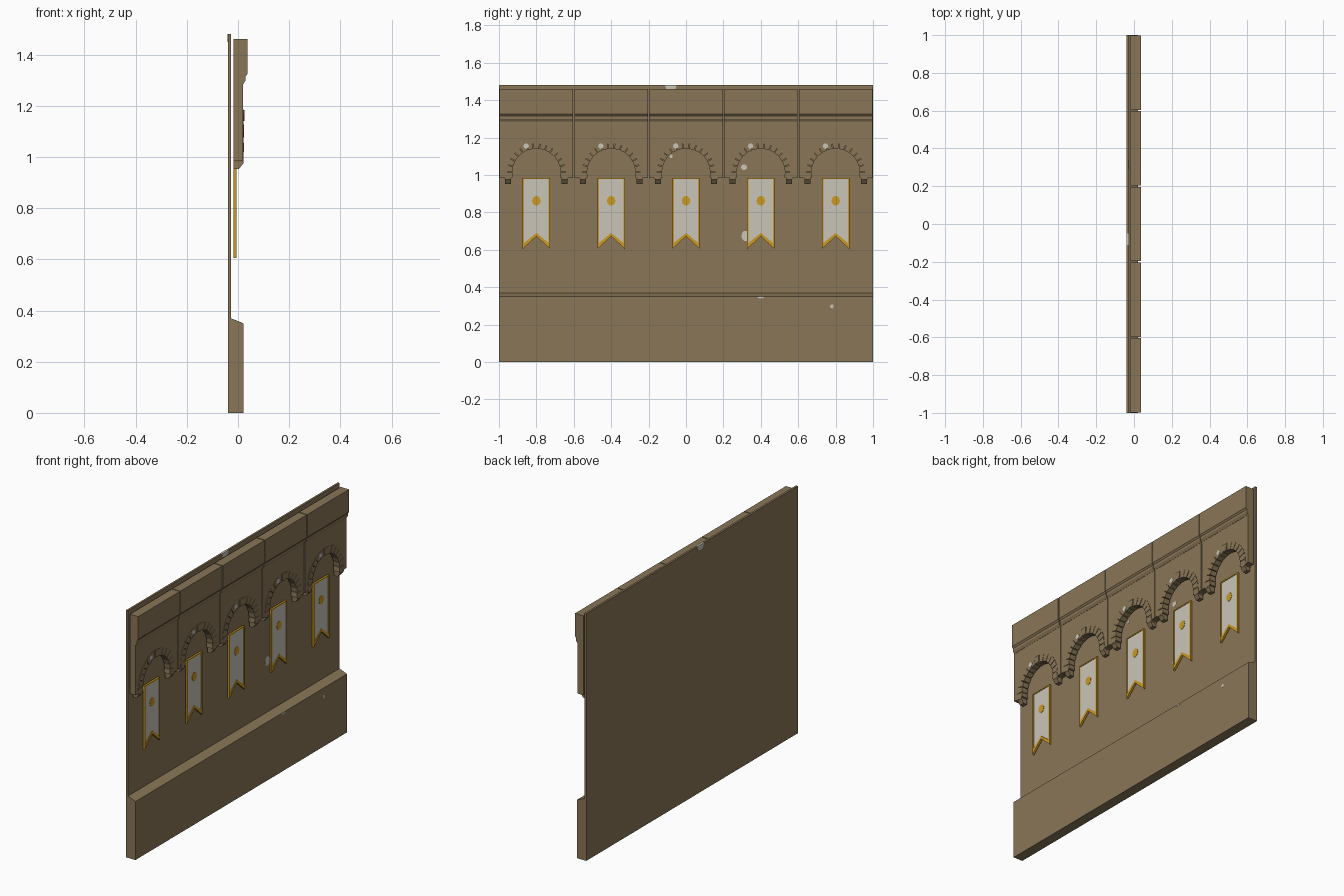
import bpy, bmesh, math, random

if "Cube" in bpy.data.objects:
    bpy.data.objects.remove(bpy.data.objects["Cube"])

random.seed(4)


def material(name, rgb):
    m = bpy.data.materials.new(name)
    m.diffuse_color = (*rgb, 1)
    m.use_nodes = True
    m.node_tree.nodes["Principled BSDF"].inputs["Base Color"].default_value = m.diffuse_color
    return m


STONE = material("brown stone", (0.25, 0.18, 0.095))
CLOTH = material("pale cloth", (0.59, 0.56, 0.485))
GOLD = material("gold", (0.60, 0.32, 0.016))


def prism(name, pts, lo, hi, axis, mat):
    """Extrude an outline. axis 'x': points are (y, z); axis 'y': points are (x, z)."""
    bm = bmesh.new()
    place = (lambda p, d: (d, p[0], p[1])) if axis == 'x' else (lambda p, d: (p[0], d, p[1]))
    a = [bm.verts.new(place(p, lo)) for p in pts]
    b = [bm.verts.new(place(p, hi)) for p in pts]
    bm.faces.new(a)
    bm.faces.new(b[::-1])
    for i in range(len(pts)):
        j = (i + 1) % len(pts)
        bm.faces.new((a[i], b[i], b[j], a[j]))
    bmesh.ops.recalc_face_normals(bm, faces=bm.faces)
    me = bpy.data.meshes.new(name)
    bm.to_mesh(me)
    bm.free()
    me.materials.append(mat)
    ob = bpy.data.objects.new(name, me)
    bpy.context.collection.objects.link(ob)
    return ob


def polar(cy, cz, r, deg):
    a = math.radians(deg)
    return (cy + r * math.cos(a), cz + r * math.sin(a))


def blob(cy, cz, ry, rz, n=10):
    return [(cy + ry * math.cos(2 * math.pi * i / n), cz + rz * math.sin(2 * math.pi * i / n))
            for i in range(n)]


BACK, FRONT = -0.018, 0.020     # depth of the upper arcade
PANEL = -0.028                  # front of the thin back panel

# Back panel and sloped plinth
prism("back_panel", [(-0.04, 0.0), (PANEL, 0.0), (PANEL, 1.48), (-0.04, 1.48)], -1, 1, 'y', STONE)
prism("plinth", [(PANEL, 0), (0.021, 0), (0.021, 0.35), (PANEL, 0.37)], -1, 1, 'y', STONE)

CZ, R_IN, R_OUT = 1.012, 0.129, 0.174
A0, A1, COUNT = -12, 192, 15

for k in range(5):
    c = -0.8 + 0.4 * k
    h = 0.197

    # Wall bay with arched opening
    arc = [polar(c, CZ, 0.155, -10 + 200 * i / 24) for i in range(25)]
    outline = [(c - h, 0.985), (c - h, 1.285), (c + h, 1.285), (c + h, 0.985)] + arc
    prism("wall_bay", outline, BACK, FRONT, 'x', STONE)

    # Stepped cornice block
    prism("cornice", [(BACK, 1.285), (0.021, 1.285), (0.030, 1.30), (0.030, 1.315),
                      (0.037, 1.325), (0.037, 1.46), (BACK, 1.46)], c - h, c + h, 'y', STONE)

    # Arch stones with a proud keystone
    step = (A1 - A0) / COUNT
    for i in range(COUNT):
        s, e = A0 + i * step + 0.7, A0 + (i + 1) * step - 0.7
        key = i == COUNT // 2
        ro = R_OUT + random.uniform(-0.003, 0.0)
        pts = [polar(c, CZ, R_IN, s), polar(c, CZ, ro, s),
               polar(c, CZ, ro, e), polar(c, CZ, R_IN, e)]
        prism("keystone" if key else "arch_stone", pts, BACK,
              0.025 if key else random.uniform(0.021, 0.0225), 'x', STONE)

    # Corbels under the arch ends
    for side in (-1, 1):
        ends = sorted((c + side * 0.135, c + side * 0.167))
        prism("corbel", [(BACK, 0.953), (0.004, 0.953), (0.021, 0.975), (0.021, 0.984),
                         (BACK, 0.984)], ends[0], ends[1], 'y', STONE)

    # Pale patch on the arch
    y, z = polar(c, CZ, 0.153, 111)
    prism("arch_patch", blob(y, z, 0.015, 0.015, 8), 0.018, 0.0235, 'x', CLOTH)

    # Banner: cloth, raised gold border, forked tail and emblem
    w, t = 0.073, 0.008
    prism("banner_cloth", [(c - w + t, 0.978), (c + w - t, 0.978), (c + w - t, 0.637),
                           (c, 0.690), (c - w + t, 0.637)], -0.015, -0.009, 'x', CLOTH)
    for s in (-1, 1):
        prism("banner_side", [(c + s * w, 0.985), (c + s * (w - t), 0.978),
                              (c + s * (w - t), 0.637), (c + s * w, 0.605)],
              BACK, -0.006, 'x', GOLD)
        prism("banner_tail", [(c + s * w, 0.605), (c + s * (w - t), 0.637),
                              (c, 0.690), (c, 0.672)], BACK, -0.006, 'x', GOLD)
    prism("banner_top", [(c - w, 0.985), (c + w, 0.985), (c + w - t, 0.978),
                         (c - w + t, 0.978)], BACK, -0.006, 'x', GOLD)
    prism("banner_emblem", blob(c, 0.862, 0.023, 0.026, 10), -0.010, -0.007, 'x', GOLD)

# Small pale worn patches on the panel, plinth and top edge
for y, z, ry, rz, x in ((0.31, 1.042, 0.017, 0.015, PANEL), (0.318, 0.675, 0.022, 0.028, PANEL),
                        (-0.08, 1.10, 0.008, 0.010, PANEL), (0.78, 0.298, 0.010, 0.011, 0.021),
                        (0.40, 0.345, 0.018, 0.005, 0.021)):
    prism("worn_patch", blob(y, z, ry, rz), x - 0.003, x + 0.0008, 'x', CLOTH)
prism("worn_top_edge", [(-0.112, 1.4805), (-0.05, 1.4805), (-0.055, 1.462), (-0.07, 1.45),
                        (-0.092, 1.45), (-0.107, 1.462)], -0.0406, PANEL + 0.0006, 'x', CLOTH)
